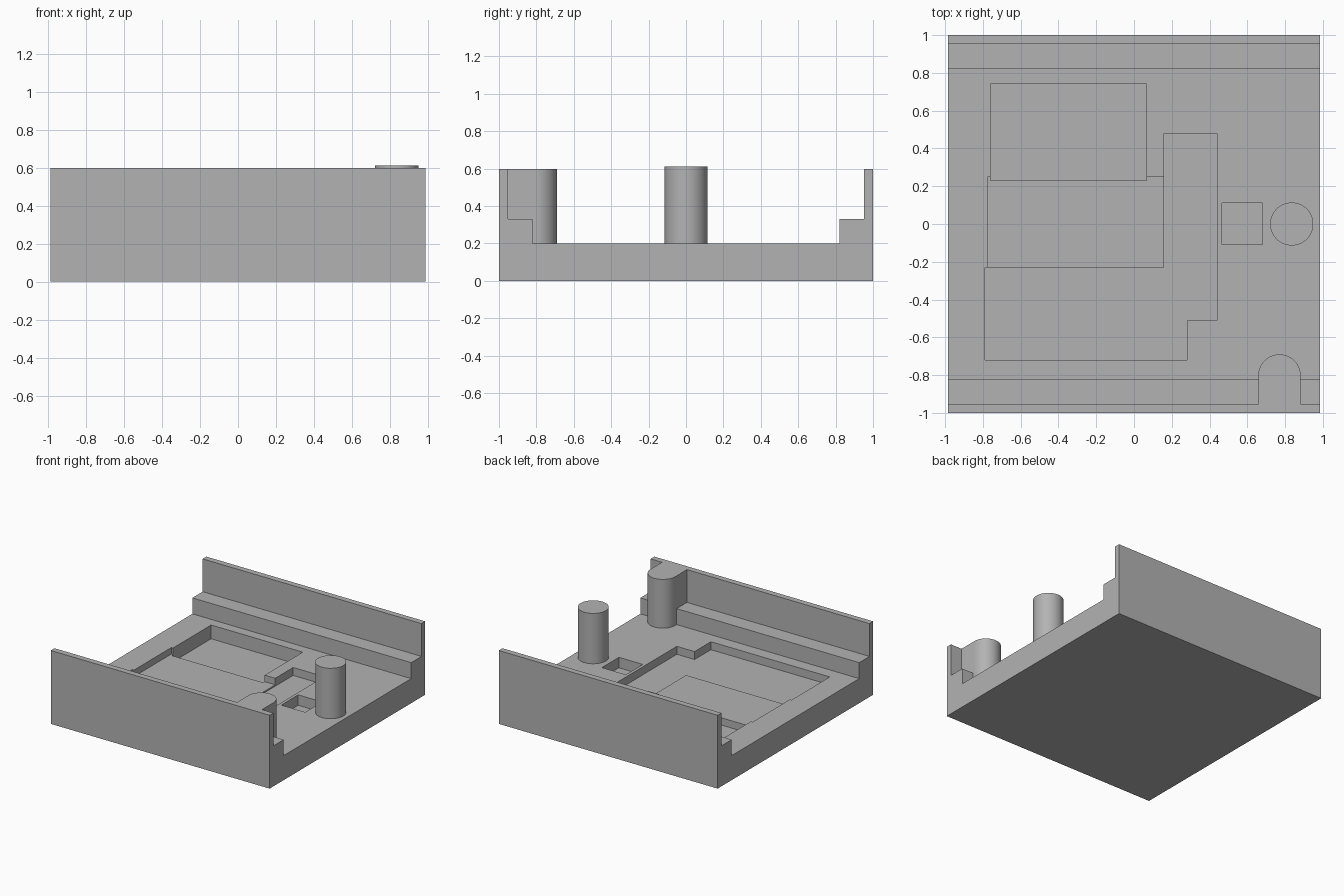
import bpy
import bmesh
import math
from mathutils import Matrix, Vector

default = bpy.data.objects.get("Cube")
if default:
    bpy.data.objects.remove(default, do_unlink=True)

grey = bpy.data.materials.new("plain_grey")
grey.use_nodes = True
grey.diffuse_color = (0.45, 0.45, 0.45, 1)
grey.node_tree.nodes["Principled BSDF"].inputs["Base Color"].default_value = grey.diffuse_color

HALF_X = 0.985
FLOOR = 0.2
WALL_TOP = 0.597


def prism(name, outline, depth):
    """Extrude a closed 3D outline along a vector into a solid."""
    bm = bmesh.new()
    face = bm.faces.new([bm.verts.new(p) for p in outline])
    top = bmesh.ops.extrude_face_region(bm, geom=[face])["geom"]
    moved = [v for v in top if isinstance(v, bmesh.types.BMVert)]
    bmesh.ops.translate(bm, verts=moved, vec=Vector(depth))
    bmesh.ops.recalc_face_normals(bm, faces=bm.faces)
    mesh = bpy.data.meshes.new(name)
    bm.to_mesh(mesh)
    bm.free()
    mesh.materials.append(grey)
    obj = bpy.data.objects.new(name, mesh)
    bpy.context.collection.objects.link(obj)
    return obj


def upright(name, outline, low, high):
    return prism(name, [(x, y, low) for x, y in outline], (0, 0, high - low))


def box_outline(x0, x1, y0, y1):
    return [(x0, y0), (x1, y0), (x1, y1), (x0, y1)]


def smooth(obj):
    bpy.ops.object.select_all(action="DESELECT")
    obj.select_set(True)
    bpy.context.view_layer.objects.active = obj
    bpy.ops.object.shade_smooth_by_angle(angle=math.radians(30))


# Channel-shaped base with stepped side walls
half = [(1.0, 0), (1.0, WALL_TOP), (0.952, WALL_TOP), (0.952, 0.33), (0.82, 0.33), (0.82, FLOOR)]
section = half + [(-y, z) for y, z in reversed(half)]
base = prism("base", [(-HALF_X, y, z) for y, z in section], (2 * HALF_X, 0, 0))

# Recesses sunk into the floor: outline and bottom height
angled = [(-0.79, -0.72), (0.28, -0.72), (0.28, -0.51), (0.44, -0.51),
          (0.44, 0.48), (0.16, 0.48), (0.16, -0.23), (-0.79, -0.23)]
recesses = [
    ("angled_recess", angled, 0.135),
    ("middle_recess", box_outline(-0.775, 0.2, -0.26, 0.25), 0.147),
    ("deep_recess", box_outline(-0.76, 0.065, 0.23, 0.74), 0.088),
    ("square_recess", box_outline(0.465, 0.68, -0.108, 0.11), 0.115),
]
cutters = []
for name, outline, bottom in recesses:
    cutter = upright(name, outline, bottom, 0.3)
    cutter.hide_render = True
    cut = base.modifiers.new(name, "BOOLEAN")
    cut.operation = "DIFFERENCE"
    cut.solver = "EXACT"
    cut.object = cutter
    cutters.append(cutter)

# Bake the cuts and drop the cutters
bpy.context.view_layer.update()
graph = bpy.context.evaluated_depsgraph_get()
cut_mesh = bpy.data.meshes.new_from_object(base.evaluated_get(graph))
base.modifiers.clear()
base.data = cut_mesh
for cutter in cutters:
    bpy.data.objects.remove(cutter, do_unlink=True)

# Free-standing round post
steps = 64
ring = [(0.835 + 0.114 * math.cos(math.tau * i / steps),
         0.114 * math.sin(math.tau * i / steps)) for i in range(steps)]
smooth(upright("round_post", ring, FLOOR, 0.61))

# Round-nosed post joined to the front wall
nose = [(0.77 + 0.112 * math.cos(math.pi * i / 32),
         -0.802 + 0.112 * math.sin(math.pi * i / 32)) for i in range(33)]
smooth(upright("wall_post", [(0.882, -0.952)] + nose + [(0.658, -0.952)], FLOOR, WALL_TOP))
